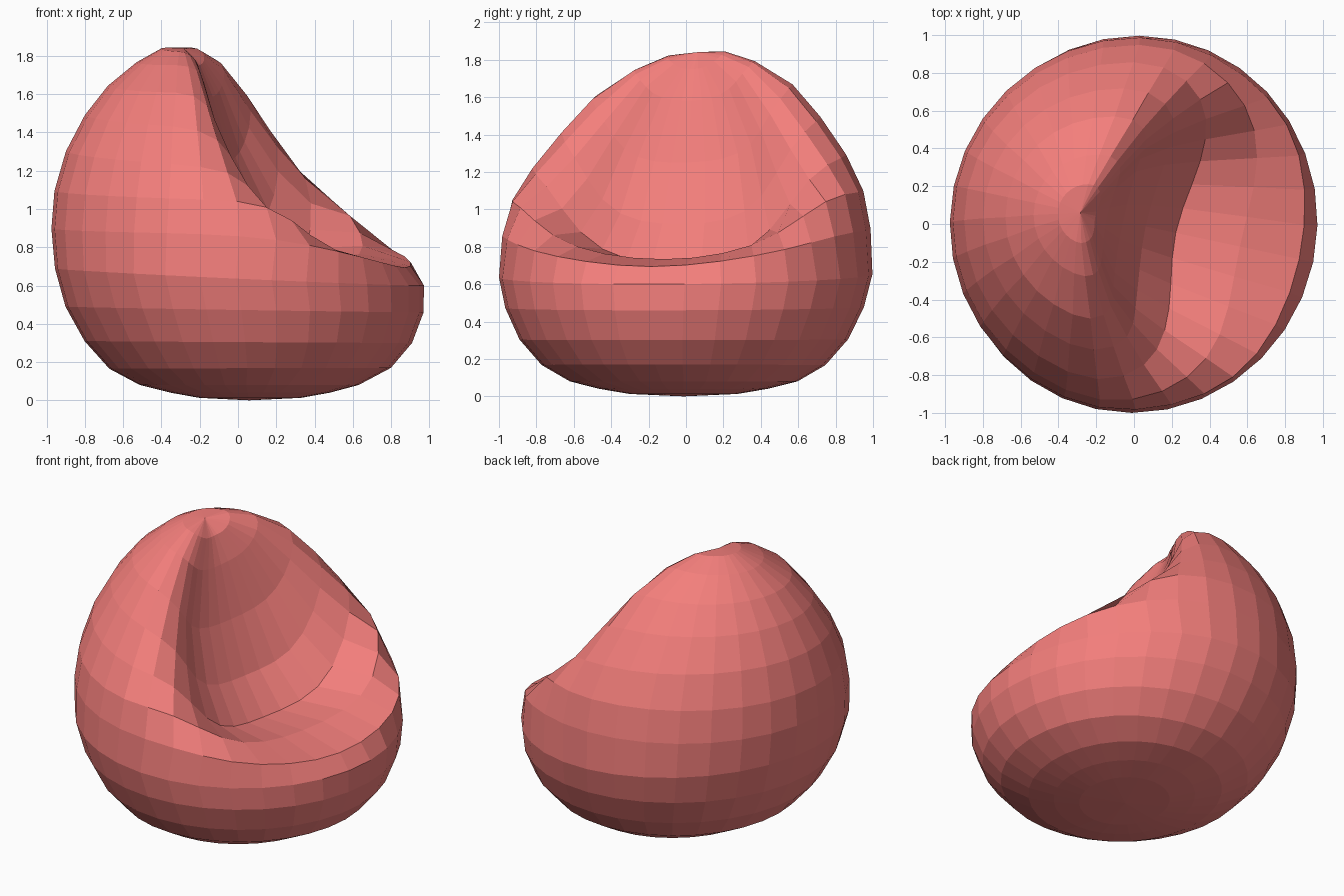
import bpy, bmesh
from math import sin, cos, pi, radians
from mathutils import Matrix, Vector

if "Cube" in bpy.data.objects:
    bpy.data.objects.remove(bpy.data.objects["Cube"])

SEGMENTS = 32

# Lower rings: back u, front u, side radius, back z, front z
LOWER = [
    (-0.20, 0.33, 0.29, 0.013, 0.013),
    (-0.35, 0.48, 0.45, 0.04, 0.04),
    (-0.51, 0.63, 0.61, 0.08, 0.08),
    (-0.67, 0.80, 0.76, 0.165, 0.17),
    (-0.80, 0.91, 0.88, 0.31, 0.30),
    (-0.90, 0.97, 0.96, 0.49, 0.46),
    (-0.955, 0.97, 1.0, 0.69, 0.60),
]

# Upper rings: (u, v, z) at 0, 45, 67.5 and 90 degrees from the seat front, then back (u, z)
UPPER = [
    ((.90, 0, .69), (.69, .69, .78), (.40, .90, .85), (.02, 1.0, .88), (-.985, .90)),
    ((.57, 0, .73), (.53, .62, .86), (.34, .84, 1.04), (.02, .96, 1.07), (-.97, 1.10)),
    ((.22, 0, .70), (.28, .52, .87), (.22, .72, 1.16), (-.01, .86, 1.25), (-.91, 1.31)),
    ((.06, 0, .92), (.10, .44, 1.05), (.10, .59, 1.31), (-.06, .71, 1.45), (-.81, 1.50)),
    ((-.06, 0, 1.25), (-.04, .35, 1.33), (-.02, .45, 1.49), (-.11, .55, 1.63), (-.69, 1.65)),
    ((-.15, 0, 1.58), (-.13, .21, 1.63), (-.13, .28, 1.71), (-.19, .33, 1.77), (-.54, 1.77)),
    ((-.21, 0, 1.75), (-.20, .09, 1.77), (-.21, .13, 1.80), (-.25, .16, 1.83), (-.41, 1.84)),
]
NODES = [k * pi / 180 for k in (0, 45, 67.5, 90, 112.5, 135, 157.5, 180)]


def lower_point(ring, a):
    back, front, side, zb, zf = ring
    w = (1 + cos(a)) / 2
    return ((back + front) / 2 + (front - back) / 2 * cos(a), side * sin(a), zb + (zf - zb) * w)


def mirrored(p):
    return Vector((p.x, -p.y, p.z))


def upper_point(ring, a):
    *front, back = ring
    pts = [Vector(q) for q in front]
    u0, v0, z0 = front[3]
    # rounded back shell
    for n in NODES[4:]:
        c = -cos(n)
        pts.append(Vector((u0 + (back[0] - u0) * c, v0 * sin(n), z0 + (back[1] - z0) * c)))
    # smooth curve through the half ring, mirrored for the other side
    b = a if a <= pi else 2 * pi - a
    xs = [-NODES[1]] + NODES + [2 * pi - NODES[-2]]
    ps = [mirrored(pts[1])] + pts + [mirrored(pts[-2])]
    i = max(k for k in range(1, len(NODES)) if xs[k] <= b + 1e-9)
    h = xs[i + 1] - xs[i]

    def tangent(k):
        h0, h1 = xs[k] - xs[k - 1], xs[k + 1] - xs[k]
        d0, d1 = (ps[k] - ps[k - 1]) / h0, (ps[k + 1] - ps[k]) / h1
        return (d0 * h1 + d1 * h0) / (h0 + h1)

    t = (b - xs[i]) / h
    p = (ps[i] * (2 * t**3 - 3 * t**2 + 1) + tangent(i) * h * (t**3 - 2 * t**2 + t)
         + ps[i + 1] * (3 * t**2 - 2 * t**3) + tangent(i + 1) * h * (t**3 - t**2))
    if a > pi:
        p = mirrored(p)
    p.z += 0.06 * p.y * max(0, p.z - 0.7)
    return p


# Beanbag body: stacked rings closed by a pole at each end
bm = bmesh.new()
turn = Matrix.Rotation(radians(-12), 3, 'Z')
angles = [2 * pi * i / SEGMENTS for i in range(SEGMENTS)]
loops = [[Vector(lower_point(r, a)) for a in angles] for r in LOWER]
for r in UPPER:
    # soften the arms along the ring
    raw = [upper_point(r, a) for a in angles]
    loops.append([raw[i] * 0.5 + (raw[i - 1] + raw[(i + 1) % SEGMENTS]) * 0.25
                  for i in range(SEGMENTS)])
rings = [[bm.verts.new(turn @ p) for p in loop] for loop in loops]
bottom = bm.verts.new(turn @ Vector((0.06, 0, 0)))
top = bm.verts.new(turn @ Vector((-0.29, 0, 1.84)))
for i in range(SEGMENTS):
    j = (i + 1) % SEGMENTS
    bm.faces.new((bottom, rings[0][j], rings[0][i]))
    bm.faces.new((top, rings[-1][i], rings[-1][j]))
    for lo, hi in zip(rings, rings[1:]):
        bm.faces.new((lo[i], lo[j], hi[j], hi[i]))
bmesh.ops.recalc_face_normals(bm, faces=bm.faces)

mesh = bpy.data.meshes.new("beanbag_seat")
bm.to_mesh(mesh)
bm.free()
seat = bpy.data.objects.new("beanbag_seat", mesh)
bpy.context.collection.objects.link(seat)

# Coral fabric
fabric = bpy.data.materials.new("coral_fabric")
fabric.diffuse_color = (0.90, 0.21, 0.20, 1)
fabric.use_nodes = True
fabric.node_tree.nodes["Principled BSDF"].inputs["Base Color"].default_value = fabric.diffuse_color
mesh.materials.append(fabric)
